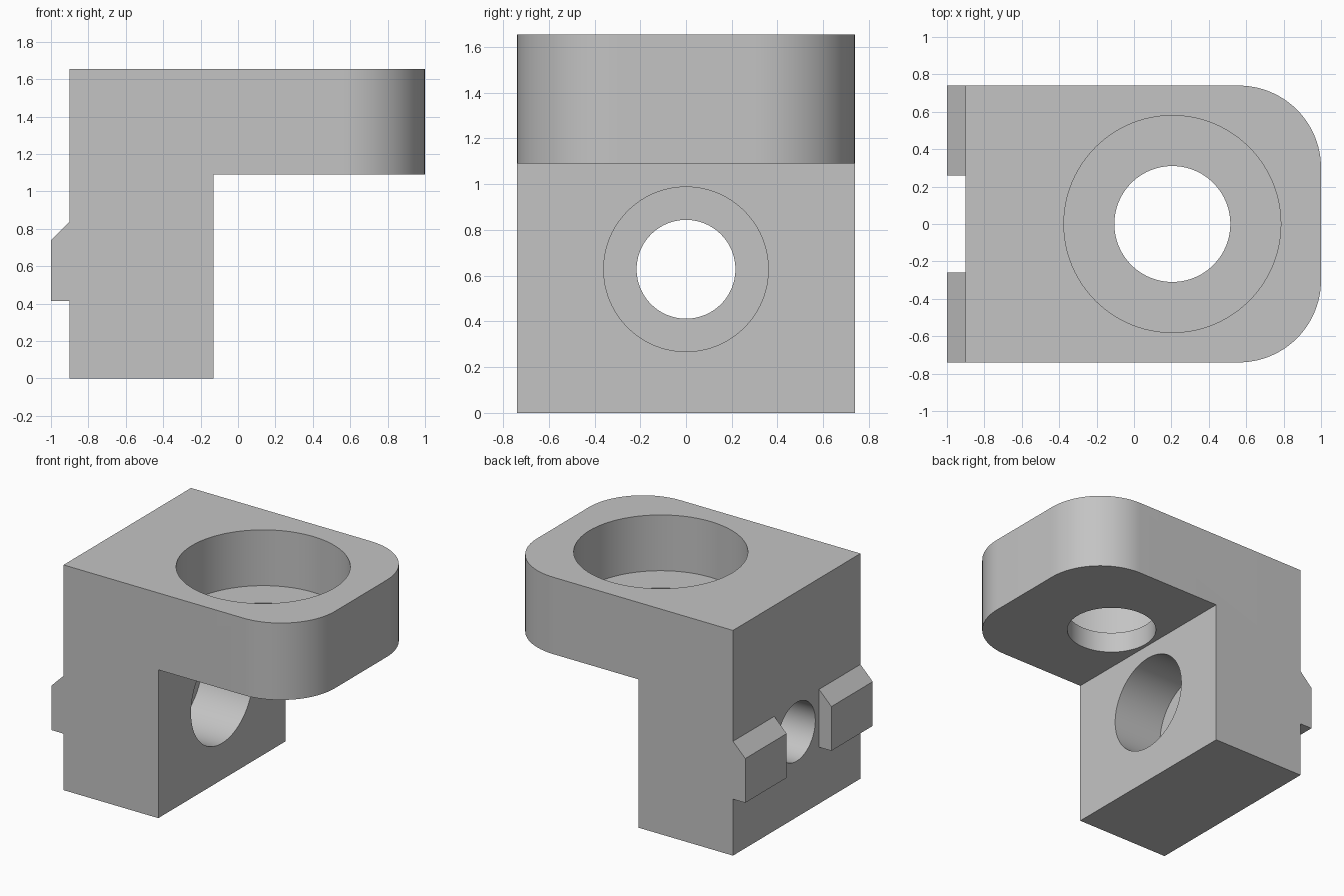
import bpy
import bmesh
import math
from mathutils import Matrix, Vector

cube = bpy.data.objects.get("Cube")
if cube:
    bpy.data.objects.remove(cube, do_unlink=True)

HALF_W = 0.74     # half depth along y
BACK = -0.90      # rear wall of the upright
FACE = -0.13      # inner wall of the upright
SHELF = 1.09      # underside of the arm
TOP = 1.655

grey = bpy.data.materials.new("plain_grey")
grey.use_nodes = True
colour = (0.55, 0.55, 0.55, 1)
grey.diffuse_color = colour
grey.node_tree.nodes["Principled BSDF"].inputs["Base Color"].default_value = colour


def make_object(name, bm):
    bmesh.ops.recalc_face_normals(bm, faces=bm.faces[:])
    mesh = bpy.data.meshes.new(name)
    bm.to_mesh(mesh)
    bm.free()
    mesh.materials.append(grey)
    obj = bpy.data.objects.new(name, mesh)
    bpy.context.collection.objects.link(obj)
    return obj


def activate(obj):
    bpy.ops.object.select_all(action="DESELECT")
    obj.select_set(True)
    bpy.context.view_layer.objects.active = obj


def cut(target, bm):
    """Subtract a shape from the target and discard the cutter."""
    cutter = make_object("cutter", bm)
    cutter.hide_render = True
    activate(target)
    mod = target.modifiers.new("cut", "BOOLEAN")
    mod.operation = "DIFFERENCE"
    mod.solver = "EXACT"
    mod.object = cutter
    bpy.ops.object.modifier_apply(modifier=mod.name)
    bpy.data.objects.remove(cutter, do_unlink=True)


def bore(target, axis, centre, radius, start, end):
    """Round hole along x or z, from start to end on that axis."""
    i = "xyz".index(axis)
    pos = Vector(centre)
    pos[i] = (start + end) / 2
    turn = Matrix.Rotation(math.pi / 2, 4, "Y") if axis == "x" else Matrix()
    bm = bmesh.new()
    bmesh.ops.create_cone(bm, cap_ends=True, segments=96, radius1=radius,
                          radius2=radius, depth=abs(end - start),
                          matrix=Matrix.Translation(pos) @ turn)
    cut(target, bm)


# Bracket: side profile with the rear lug, extruded across the full depth
profile = [(BACK, 0), (FACE, 0), (FACE, SHELF), (1, SHELF), (1, TOP),
           (BACK, TOP), (BACK, 0.84), (-1, 0.74), (-1, 0.415), (BACK, 0.415)]
bm = bmesh.new()
side = bm.faces.new([bm.verts.new((x, -HALF_W, z)) for x, z in profile])
grown = bmesh.ops.extrude_face_region(bm, geom=[side])["geom"]
bmesh.ops.translate(bm, vec=(0, 2 * HALF_W, 0),
                    verts=[v for v in grown if isinstance(v, bmesh.types.BMVert)])
bmesh.ops.recalc_face_normals(bm, faces=bm.faces[:])

# Rounded outer corners of the arm
corners = [e for e in bm.edges
           if all(v.co.x > 0.99 for v in e.verts)
           and abs(e.verts[0].co.z - e.verts[1].co.z) > 0.1]
bmesh.ops.bevel(bm, geom=corners, offset=0.44, segments=24, profile=0.5,
                affect="EDGES")
bracket = make_object("bracket", bm)

# Gap that splits the rear lug into two
bm = bmesh.new()
bmesh.ops.create_cube(bm, size=1, matrix=Matrix.Translation((BACK - 0.1, 0, 0.63))
                      @ Matrix.Diagonal((0.2, 0.52, 0.7, 1)))
cut(bracket, bm)

# Stepped vertical socket in the arm
socket = (0.205, 0, 0)
bore(bracket, "z", socket, 0.58, TOP - 0.41, TOP + 0.1)
bore(bracket, "z", socket, 0.31, SHELF - 0.1, TOP - 0.3)

# Stepped bolt hole through the upright
bolt = (0, 0, 0.628)
bore(bracket, "x", bolt, 0.36, FACE - 0.41, FACE + 0.1)
bore(bracket, "x", bolt, 0.216, BACK - 0.2, FACE - 0.3)

activate(bracket)
bpy.ops.object.shade_smooth_by_angle(angle=math.radians(30))
